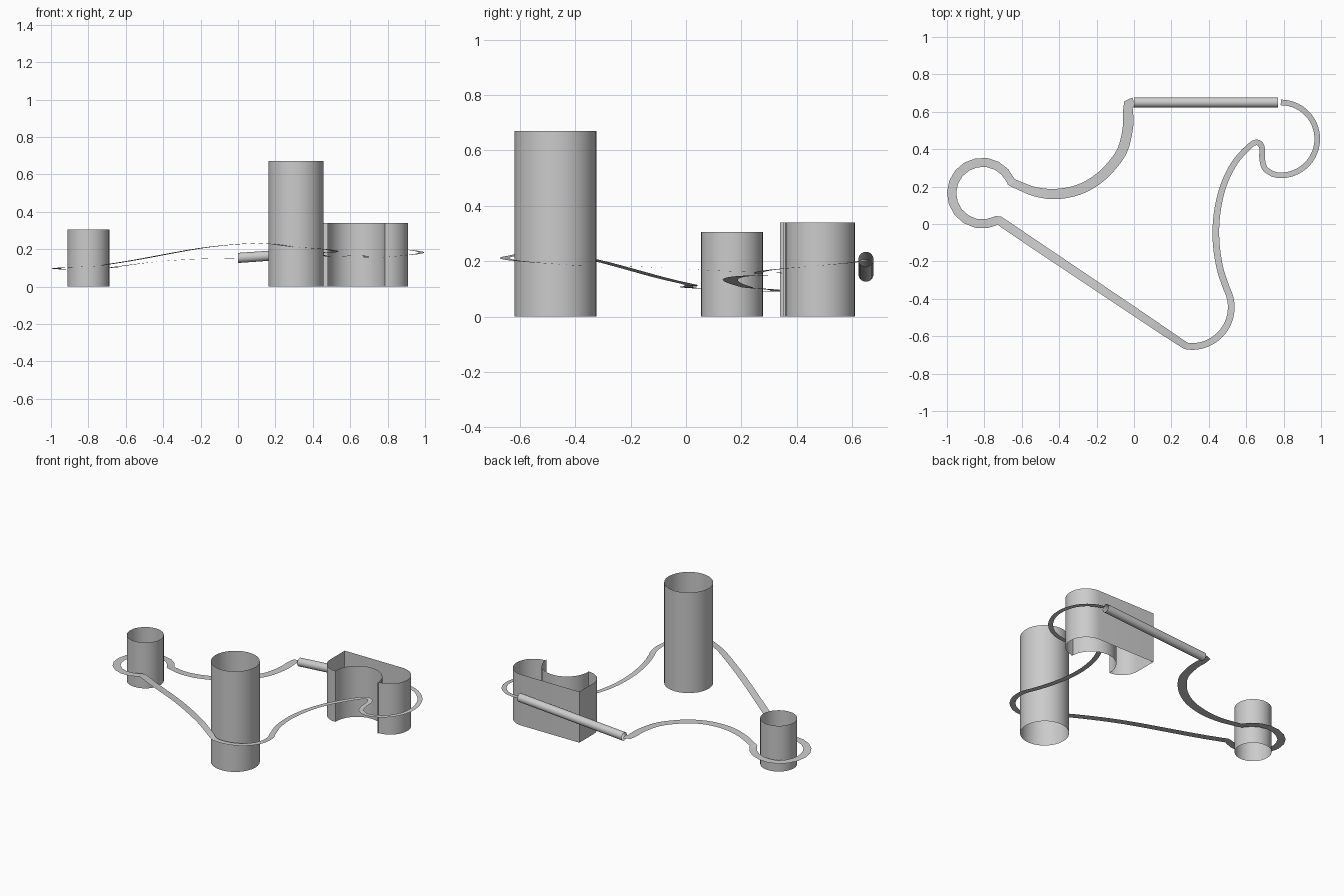
import bpy, math
from mathutils import Vector

if "Cube" in bpy.data.objects:
    bpy.data.objects.remove(bpy.data.objects["Cube"])


def make(name, verts, faces, smooth=True):
    me = bpy.data.meshes.new(name)
    me.from_pydata(verts, [], faces)
    me.update()
    ob = bpy.data.objects.new(name, me)
    bpy.context.collection.objects.link(ob)
    if smooth:
        bpy.ops.object.select_all(action='DESELECT')
        bpy.context.view_layer.objects.active = ob
        ob.select_set(True)
        bpy.ops.object.shade_smooth_by_angle(angle=math.radians(35))
    return ob


def arc(cx, cy, r, a0, a1, n):
    return [(cx + r * math.cos(math.radians(a0 + (a1 - a0) * i / n)),
             cy + r * math.sin(math.radians(a0 + (a1 - a0) * i / n)))
            for i in range(n + 1)]


def loft(name, ring_a, ring_b):
    # open shell between two closed rings
    n = len(ring_a)
    return make(name, ring_a + ring_b,
                [(i, (i + 1) % n, n + (i + 1) % n, n + i) for i in range(n)])


def wall(name, outline, height):
    return loft(name, [(x, y, 0) for x, y in outline],
                [(x, y, height) for x, y in outline])


def track_arc(cx, cy, r, a0, a1, n, z0, z1, w0, w1):
    p = arc(cx, cy, r, a0, a1, n)
    return [(x, y, z0 + (z1 - z0) * i / n, w0 + (w1 - w0) * i / n)
            for i, (x, y) in enumerate(p)]


def spline(pts, steps=5):
    # Catmull-Rom through (x, y, z, width) points
    p = [Vector(q) for q in pts]
    p = [2 * p[0] - p[1]] + p + [2 * p[-1] - p[-2]]
    out = []
    for i in range(1, len(p) - 2):
        a, b, c, d = p[i - 1:i + 3]
        for k in range(steps):
            t = k / steps
            out.append(tuple(0.5 * (2 * b + (c - a) * t
                       + (2 * a - 5 * b + 4 * c - d) * t * t
                       + (3 * b - a - 3 * c + d) * t ** 3)))
    return out + [tuple(p[-2])]


# Open round towers
wall("tall_tower", arc(.31, -.471, .148, 0, 348.75, 31), .67)
wall("short_tower", arc(-.80, .166, .112, 0, 348.75, 31), .305)

# Bean-shaped wall: flat back, round right end, scooped front, round left foot
bean = ([(.36, .61)] + arc(.48, .46, .12, 180, 270, 10)
        + arc(.6325, .35, .153, 180, 0, 20)
        + arc(.785, .485, .125, -90, 90, 18))
wall("scooped_wall", bean, .34)

# Sloping tunnel tube
ring = arc(.65, 0, .027, 0, 348.75, 31)
loft("tunnel_tube", [(0, y, .153 + z) for y, z in ring],
     [(.77, y, .207 + z) for y, z in ring])

# Flat ribbon track, section by section
path = [(0, .65, .153, .055), (-.03, .64, .153, .055)]
path += spline([(-.032, .60, .153, .055), (-.032, .52, .152, .055),
                (-.06, .40, .151, .055), (-.12, .31, .15, .055),
                (-.20, .235, .148, .055), (-.30, .182, .143, .055),
                (-.42, .16, .134, .055), (-.53, .173, .122, .05),
                (-.62, .208, .11, .045), (-.657, .225, .105, .045)])
path += track_arc(-.81, .165, .165, 24, 120, 5, .103, .09, .045, .05)[:-1]
path += track_arc(-.81, .165, .165, 120, 297, 9, .09, .11, .05, .048)
path += spline([(-.72, .018, .115, .048), (-.55, -.097, .142, .048),
                (-.20, -.332, .205, .046), (.05, -.5, .23, .044),
                (.16, -.574, .229, .042), (.27, -.647, .216, .038)])
path += track_arc(.31, -.445, .21, 264, 380, 20, .213, .183, .036, .036)
path += spline([(.495, -.345, .183, .036), (.458, -.23, .183, .036),
                (.438, -.08, .176, .036), (.446, .07, .168, .035),
                (.48, .21, .162, .033), (.54, .33, .16, .032),
                (.62, .418, .167, .03), (.66, .436, .166, .03),
                (.684, .41, .162, .03), (.685, .35, .157, .03),
                (.70, .297, .155, .03), (.74, .268, .155, .03)])
path += track_arc(.785, .455, .195, -95, 90, 28, .156, .207, .03, .03)

verts = []
for i, (x, y, z, w) in enumerate(path):
    p = Vector((x, y))
    d0 = p - Vector(path[max(i - 1, 0)][:2])
    d1 = Vector(path[min(i + 1, len(path) - 1)][:2]) - p
    t = Vector((0, 0))
    for d in (d0, d1):
        if d.length > 1e-6:
            t += d.normalized()
    t.normalize()
    s = Vector((-t.y, t.x)) * w / 2
    verts += [(x - s.x, y - s.y, z), (x + s.x, y + s.y, z)]
make("ribbon_track", verts,
     [(2 * i, 2 * i + 2, 2 * i + 3, 2 * i + 1) for i in range(len(path) - 1)])
